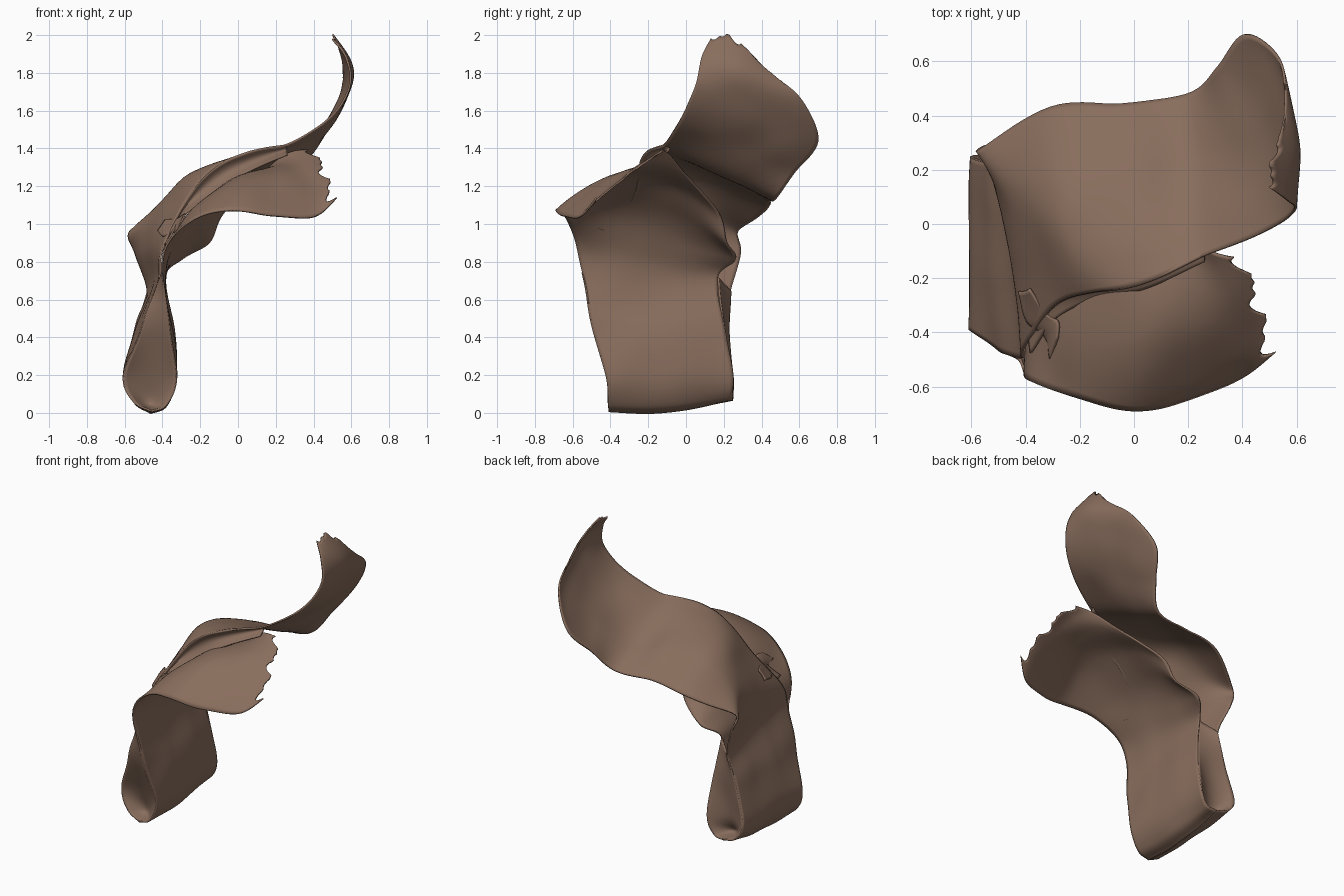
import bpy, math
from mathutils import Vector, noise

if "Cube" in bpy.data.objects:
    bpy.data.objects.remove(bpy.data.objects["Cube"])

brown = bpy.data.materials.new("weathered brown")
brown.diffuse_color = (0.25, 0.155, 0.11, 1)
brown.use_nodes = True
brown.node_tree.nodes["Principled BSDF"].inputs["Base Color"].default_value = brown.diffuse_color


def spline(pts, t):
    """Catmull-Rom point at t in 0..1 along a list of points."""
    n = len(pts) - 1
    i = min(int(t * n), n - 1)
    u = t * n - i
    p1, p2 = pts[i], pts[i + 1]
    p0 = pts[i - 1] if i > 0 else p1 * 2 - p2
    p3 = pts[i + 2] if i + 2 <= n else p2 * 2 - p1
    return 0.5 * (2 * p1 + (p2 - p0) * u + (2 * p0 - 5 * p1 + 4 * p2 - p3) * u * u
                  + (3 * p1 - p0 - 3 * p2 + p3) * u ** 3)


def vecs(rows):
    return [Vector(r) for r in rows]


def sheet(name, front, mid, back, ragged=0.0, nu=110, nv=36, wrinkle=0.012):
    """Curved sheet lofted through a front edge, a middle line and a back edge."""
    verts, faces = [], []
    for i in range(nu + 1):
        for j in range(nv + 1):
            v = j / nv
            # torn far end: each strand of the sheet stops at a different length
            tear = abs(math.sin(8 * v + 0.3)) * 0.6 + abs(math.sin(15 * v)) * 0.4
            t = i / nu * (1 - ragged * tear)
            f, m, b = (spline(c, t) for c in (front, mid, back))
            c = m * 2 - (f + b) / 2
            p = f * (1 - v) ** 2 + c * 2 * v * (1 - v) + b * v * v
            p = p + noise.noise_vector(p * 4) * wrinkle
            verts.append(p)
    for i in range(nu):
        for j in range(nv):
            a = i * (nv + 1) + j
            faces.append((a, a + 1, a + nv + 2, a + nv + 1))
    me = bpy.data.meshes.new(name)
    me.from_pydata(verts, [], faces)
    me.materials.append(brown)
    for poly in me.polygons:
        poly.use_smooth = True
    ob = bpy.data.objects.new(name, me)
    bpy.context.collection.objects.link(ob)
    mod = ob.modifiers.new("thickness", 'SOLIDIFY')
    mod.thickness = 0.01
    mod.offset = 0
    return ob


# Upper sheet: outer side of the bottom loop, over the top and up to the curled tip
up_front = vecs([(-.46, -.41, .01), (-.55, -.4, .06), (-.6, -.39, .2), (-.51, -.46, .45), (-.42, -.5, .7),
                 (-.4, -.45, .86), (-.3, -.31, 1.08), (-.16, -.25, 1.27), (.05, -.21, 1.38),
                 (.25, -.12, 1.42), (.45, -.04, 1.53), (.59, .04, 1.73), (.575, .08, 1.88), (.5, .13, 1.98)])
up_mid = vecs([(-.46, -.1, .01), (-.55, -.08, .06), (-.6, -.07, .2), (-.54, -.1, .45), (-.45, -.12, .68),
               (-.46, -.08, .9), (-.4, .02, 1.1), (-.26, .06, 1.25), (0, .11, 1.29),
               (.23, .16, 1.29), (.43, .28, 1.44), (.55, .33, 1.62), (.6, .3, 1.8), (.5, .24, 2.0)])
up_back = vecs([(-.46, .25, .07), (-.55, .25, .1), (-.6, .25, .2), (-.54, .22, .45), (-.48, .23, .65),
                (-.54, .29, .84), (-.56, .28, .97), (-.3, .43, 1.08), (-.05, .45, 1.13),
                (.2, .48, 1.14), (.31, .58, 1.28), (.41, .7, 1.45), (.53, .6, 1.67), (.57, .38, 1.83)])
sheet("upper_sheet", up_front, up_mid, up_back, ragged=0.02)

# Lower sheet: inner side of the loop, arching under the upper sheet to a torn right end
lo_front = vecs([(-.46, -.41, .01), (-.38, -.41, .05), (-.33, -.42, .2), (-.36, -.49, .45), (-.4, -.55, .75),
                 (-.36, -.59, .92), (-.22, -.64, 1.03), (0, -.69, 1.07), (.2, -.65, 1.04),
                 (.4, -.56, 1.03), (.53, -.46, 1.15)])
lo_mid = vecs([(-.46, -.1, .01), (-.38, -.1, .05), (-.33, -.1, .2), (-.35, -.13, .45), (-.39, -.15, .72),
               (-.33, -.15, .9), (-.2, -.2, 1.1), (0, -.28, 1.25), (.2, -.3, 1.28),
               (.38, -.32, 1.26), (.5, -.3, 1.26)])
lo_back = vecs([(-.46, .25, .07), (-.38, .25, .09), (-.33, .25, .2), (-.35, .2, .45), (-.39, .17, .72),
                (-.3, .27, .81), (-.15, .22, .9), (-.08, .18, 1.05), (.1, .02, 1.24),
                (.28, -.1, 1.38), (.46, -.13, 1.39)])
sheet("lower_sheet", lo_front, lo_mid, lo_back, ragged=0.06)

# Dished webs closing both ends of the bottom loop, deepest near the bottom
for name, left, right, depth in (("front_web", up_front, lo_front, .08),
                                 ("back_web", up_back, lo_back, -.1)):
    a, b = left[:5], right[:5]
    mid = [(p + q) / 2 + Vector((0, depth * k, 0)) for p, q, k in zip(a, b, (0, 1, .6, .1, 0))]
    sheet(name, a, mid, b, nu=40, nv=16)

# Crumpled joint tucked under the upper sheet's front edge, down to the lower sheet
joint_top = up_front[5:10]
joint_low = vecs([(-.38, -.48, .9), (-.3, -.36, 1.03), (-.16, -.28, 1.14), (.04, -.23, 1.27), (.26, -.14, 1.37)])
joint_mid = [(p + q) / 2 + Vector((0, .04, 0)) for p, q in zip(joint_top, joint_low)]
sheet("crumpled_joint", joint_top, joint_mid, joint_low, nu=50, nv=14, wrinkle=0.014)

# Small scrap sticking up where the two sheets pinch together
sheet("crumpled_scrap",
      vecs([(-.43, -.25, .96), (-.4, -.36, .93), (-.33, -.42, .96), (-.31, -.5, .99)]),
      vecs([(-.41, -.25, .99), (-.36, -.35, .98), (-.31, -.4, 1.01), (-.295, -.46, 1.02)]),
      vecs([(-.39, -.24, 1.02), (-.33, -.33, 1.02), (-.28, -.36, 1.05), (-.28, -.42, 1.05)]),
      nu=20, nv=10)
